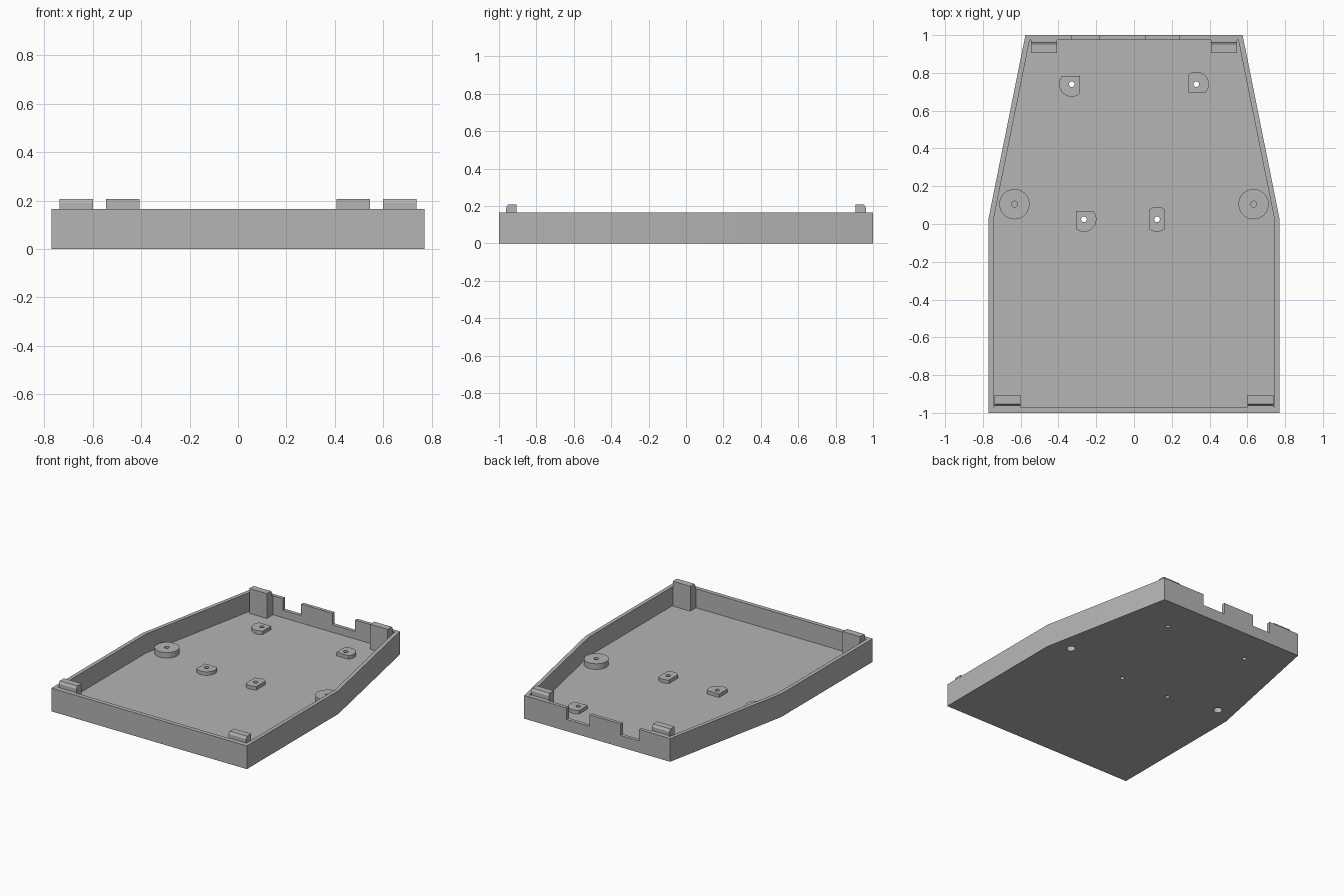
import bpy
import math
from math import cos, sin, pi

if "Cube" in bpy.data.objects:
    bpy.data.objects.remove(bpy.data.objects["Cube"], do_unlink=True)

HEIGHT, FLOOR, TAB_TOP = 0.165, 0.03, 0.207

grey = bpy.data.materials.new("plain grey")
grey.use_nodes = True
grey.diffuse_color = (0.46, 0.46, 0.46, 1)
grey.node_tree.nodes["Principled BSDF"].inputs["Base Color"].default_value = (0.46, 0.46, 0.46, 1)


def prism(name, outline, lo, hi, to_world=lambda u, v, w: (u, v, w)):
    """Extrude a closed outline between two levels."""
    n = len(outline)
    verts = [to_world(u, v, w) for w in (lo, hi) for u, v in outline]
    faces = [list(range(n))[::-1], list(range(n, 2 * n))]
    faces += [(i, (i + 1) % n, n + (i + 1) % n, n + i) for i in range(n)]
    mesh = bpy.data.meshes.new(name)
    mesh.from_pydata(verts, [], faces)
    mesh.materials.append(grey)
    obj = bpy.data.objects.new(name, mesh)
    bpy.context.collection.objects.link(obj)
    return obj


def circle(x, y, r, n=32):
    return [(x + r * cos(2 * pi * i / n), y + r * sin(2 * pi * i / n)) for i in range(n)]


def box(x0, x1, y0, y1):
    return [(x0, y0), (x1, y0), (x1, y1), (x0, y1)]


def mirrored(half):
    return half + [(-x, y) for x, y in reversed(half)]


def cut(obj, cutters):
    """Subtract every cutter and bake the result."""
    for c in cutters:
        mod = obj.modifiers.new("cut", 'BOOLEAN')
        mod.operation, mod.solver, mod.object = 'DIFFERENCE', 'EXACT', c
    graph = bpy.context.evaluated_depsgraph_get()
    baked = bpy.data.meshes.new_from_object(obj.evaluated_get(graph))
    obj.modifiers.clear()
    obj.data = baked


parts, helpers = [], []

# Tray shell, cavity and the two cable notches in the back wall
tray = prism("tray", mirrored([(0.77, -1), (0.77, 0.03), (0.575, 1)]), 0, HEIGHT)
parts.append(tray)
cavity = prism("cavity_cutter", mirrored([(0.743, -0.97), (0.743, 0.027), (0.552, 0.975)]), FLOOR, 0.3)
tray_cuts = [cavity]
for x0, x1 in ((-0.33, -0.185), (0.06, 0.24)):
    tray_cuts.append(prism("notch_cutter", box(x0, x1, 0.95, 1.05), 0.083, 0.3))
helpers += tray_cuts

# Small standoffs: discs trimmed flat on some sides, with through holes
R, FLAT = 0.066, 0.043
standoffs = {
    "back_right_standoff": (-0.33, 0.74, (-R, FLAT), (-R, FLAT)),
    "back_left_standoff": (0.33, 0.74, (-FLAT, R), (-FLAT, R)),
    "front_right_standoff": (-0.265, 0.025, (-FLAT, R), (-R, FLAT)),
    "front_left_standoff": (0.122, 0.025, (-FLAT, FLAT), (-R, R)),
}
for name, (x, y, (x0, x1), (y0, y1)) in standoffs.items():
    outline = []
    for u, v in circle(0, 0, R, 64):
        point = (x + min(max(u, x0), x1), y + min(max(v, y0), y1))
        if not outline or math.dist(point, outline[-1]) > 1e-5:
            outline.append(point)
    boss = prism(name, outline, FLOOR - 0.01, 0.055)
    hole = prism("hole_cutter", circle(x, y, 0.015, 24), -0.1, 0.3)
    cut(boss, [hole])
    tray_cuts.append(hole)
    helpers.append(hole)
    parts.append(boss)

# Large round bosses with a pilot hole above and a wider pocket below
for side, s in (("left", 1), ("right", -1)):
    x, y = 0.633 * s, 0.105
    boss = prism(side + "_round_boss", circle(x, y, 0.08, 48), FLOOR - 0.01, 0.07)
    pilot = prism("pilot_cutter", circle(x, y, 0.016, 24), 0.052, 0.3)
    pocket = prism("pocket_cutter", circle(x, y, 0.03, 24), -0.1, 0.045)
    cut(boss, [pilot, pocket])
    tray_cuts.append(pocket)
    helpers += [pilot, pocket]
    parts.append(boss)

cut(tray, tray_cuts)

# Corner blocks: a post against the wall that rises into a bevelled locating tab
for end, d, xa, xb, wall in (("front", -1, 0.60, 0.738, 0.975), ("back", 1, 0.407, 0.545, 0.98)):
    profile = [(0.905, FLOOR - 0.005), (wall, FLOOR - 0.005), (wall, HEIGHT - 0.002),
               (0.962, HEIGHT - 0.002), (0.962, 0.19), (0.952, TAB_TOP), (0.905, TAB_TOP)]
    for side, s in (("left", 1), ("right", -1)):
        parts.append(prism(f"{end}_{side}_corner_block", profile, xa, xb,
                           lambda u, v, w, d=d, s=s: (s * w, d * u, v)))

for h in helpers:
    bpy.data.objects.remove(h, do_unlink=True)

# Consistent normals and smooth curves with crisp edges
bpy.ops.object.select_all(action='DESELECT')
for p in parts:
    p.select_set(True)
bpy.context.view_layer.objects.active = tray
bpy.ops.object.mode_set(mode='EDIT')
bpy.ops.mesh.select_all(action='SELECT')
bpy.ops.mesh.normals_make_consistent(inside=False)
bpy.ops.object.mode_set(mode='OBJECT')
bpy.ops.object.shade_smooth_by_angle(angle=math.radians(30))
